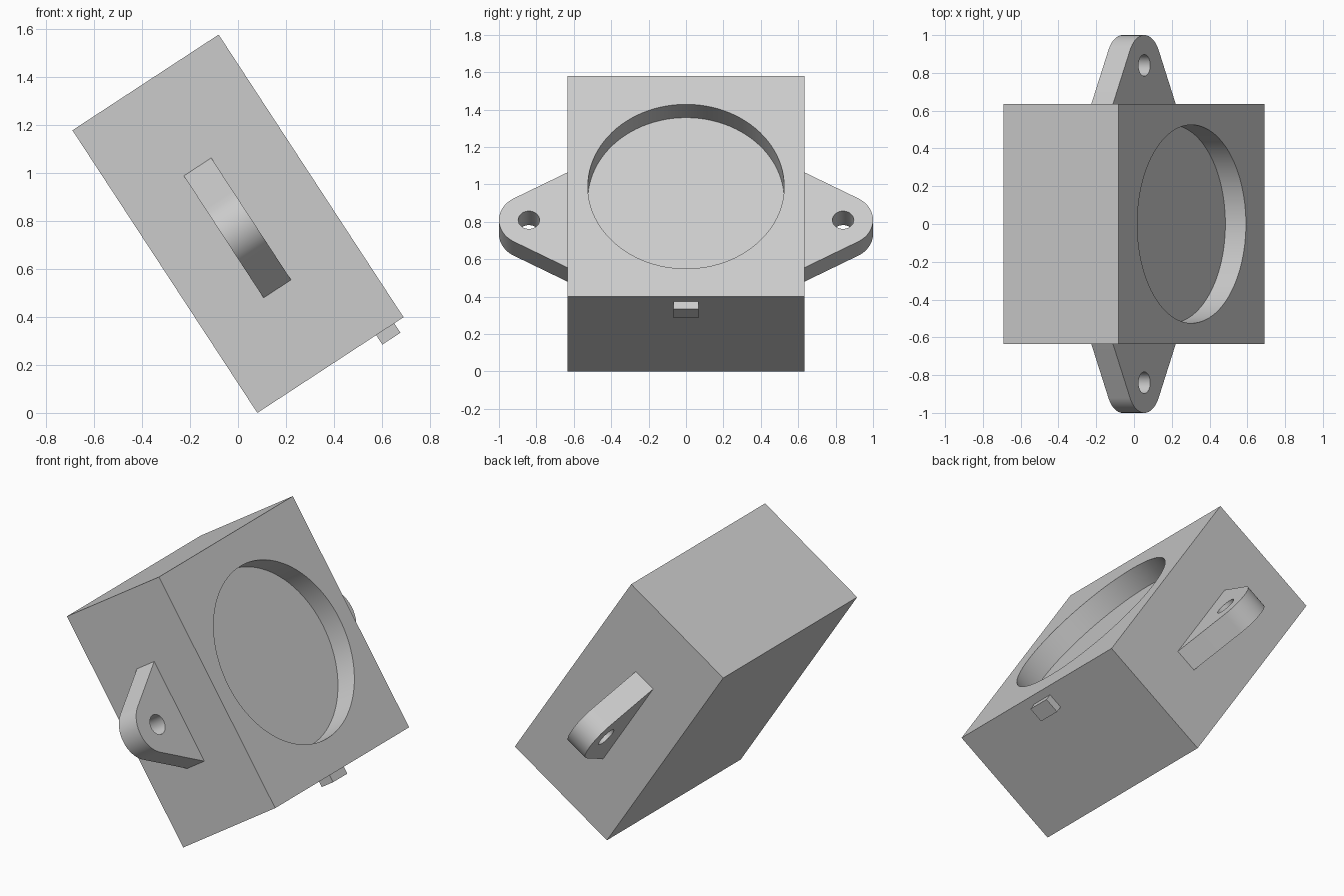
import bpy
import bmesh
from math import radians, cos, sin
from mathutils import Matrix, Vector

default = bpy.data.objects.get("Cube")
if default:
    bpy.data.objects.remove(default, do_unlink=True)

GREY = (0.6, 0.6, 0.6, 1.0)
mat = bpy.data.materials.new("plain grey")
mat.use_nodes = True
mat.diffuse_color = GREY
mat.node_tree.nodes["Principled BSDF"].inputs["Base Color"].default_value = GREY

# The whole housing leans back: local x = pocket axis, local z = long side
TILT = Matrix.Translation((0, 0, 0.789)) @ Matrix.Rotation(radians(-33.2), 4, 'Y')
DEPTH, WIDTH, LENGTH = 0.729, 1.268, 1.409


def finish(name, bm):
    bmesh.ops.recalc_face_normals(bm, faces=bm.faces)
    bm.transform(TILT)
    mesh = bpy.data.meshes.new(name)
    bm.to_mesh(mesh)
    bm.free()
    mesh.materials.append(mat)
    obj = bpy.data.objects.new(name, mesh)
    bpy.context.collection.objects.link(obj)
    return obj


def box(name, size, centre):
    bm = bmesh.new()
    bmesh.ops.create_cube(bm, size=1, matrix=Matrix.Translation(centre) @ Matrix.Diagonal((*size, 1)))
    return finish(name, bm)


def cylinder(name, radius, length, centre, segments):
    bm = bmesh.new()
    bmesh.ops.create_cone(bm, cap_ends=True, segments=segments, radius1=radius, radius2=radius,
                          depth=length,
                          matrix=Matrix.Translation(centre) @ Matrix.Rotation(radians(90), 4, 'Y'))
    return finish(name, bm)


def cut(obj, cutter):
    cutter.hide_render = True
    mod = obj.modifiers.new("cut", 'BOOLEAN')
    mod.operation = 'DIFFERENCE'
    mod.solver = 'EXACT'
    mod.object = cutter
    bpy.ops.object.select_all(action='DESELECT')
    bpy.context.view_layer.objects.active = obj
    obj.select_set(True)
    bpy.ops.object.modifier_apply(modifier=mod.name)
    bpy.data.objects.remove(cutter, do_unlink=True)
    bpy.ops.object.shade_smooth_by_angle(angle=radians(30))


# Housing with a shallow round pocket
housing = box("housing", (DEPTH, WIDTH, LENGTH), (0, 0, 0))
POCKET = 0.13
cut(housing, cylinder("pocket_cutter", 0.525, 2 * POCKET, (DEPTH / 2, 0, 0), 96))

# Mounting ears: tapered plates with a rounded tip and a bolt hole
EAR_BACK, EAR_THICK, EAR_Z = -0.08, 0.137, -0.013
HOLE_Y, TIP_R = 0.84, 0.16


def ear(name, side):
    arc = [radians(-60 + 120 * i / 32) for i in range(33)]
    outline = [(WIDTH / 2, -0.304)]
    outline += [(HOLE_Y + TIP_R * cos(a), TIP_R * sin(a)) for a in arc]
    outline += [(WIDTH / 2, 0.304)]
    bm = bmesh.new()
    face = bm.faces.new([bm.verts.new((EAR_BACK, side * y, z + EAR_Z)) for y, z in outline])
    new = bmesh.ops.extrude_face_region(bm, geom=[face])["geom"]
    bmesh.ops.translate(bm, vec=Vector((EAR_THICK, 0, 0)),
                        verts=[v for v in new if isinstance(v, bmesh.types.BMVert)])
    plate = finish(name, bm)
    cut(plate, cylinder(name + "_cutter", 0.057, 0.6, (0, side * HOLE_Y, EAR_Z), 48))


ear("front_ear", -1)
ear("back_ear", 1)

# Small catch under the lower end
box("catch", (0.09, 0.135, 0.05), (0.273, 0, -LENGTH / 2 - 0.022))
